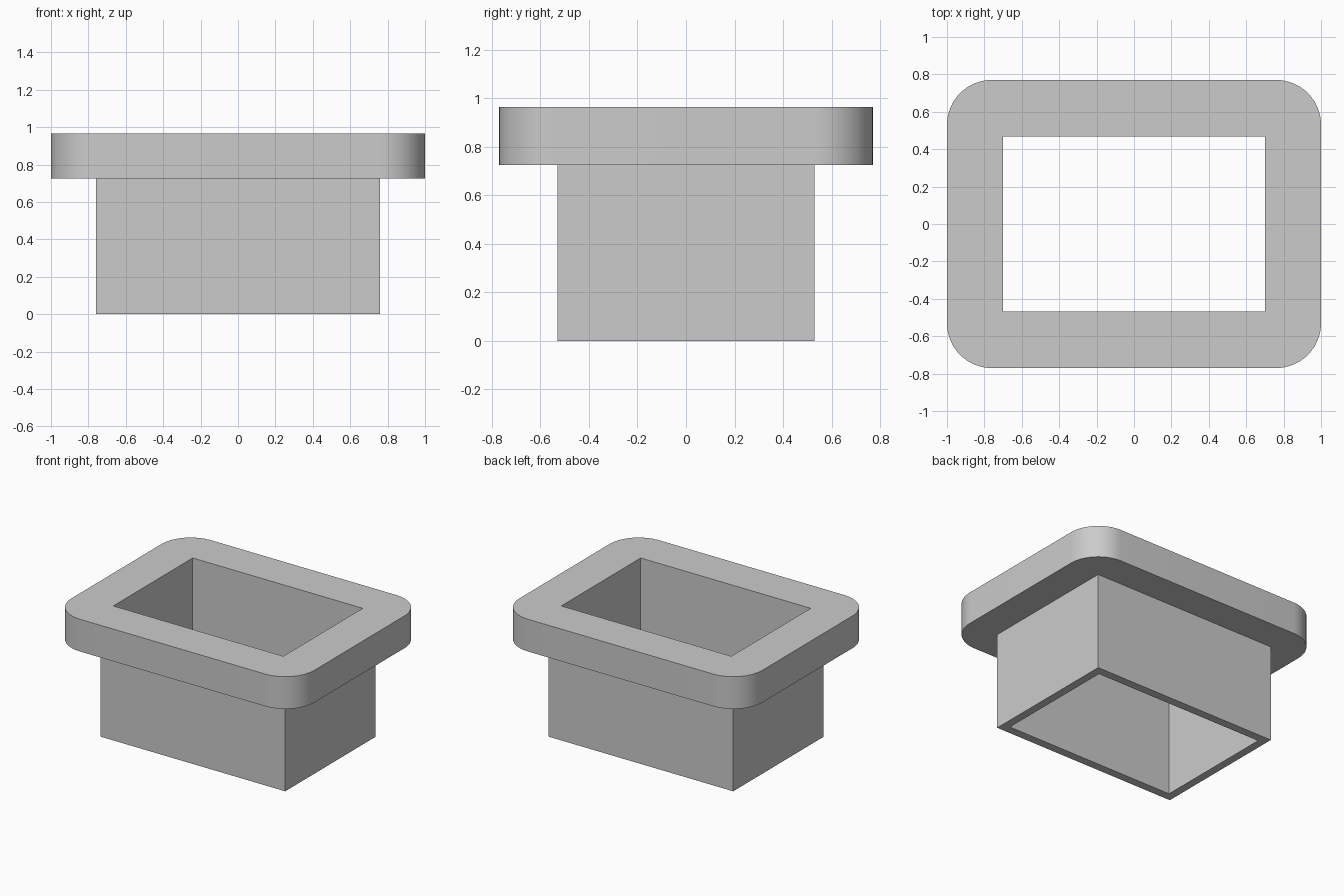
import bpy
import bmesh
from math import radians, cos, sin

default = bpy.data.objects.get("Cube")
if default:
    bpy.data.objects.remove(default, do_unlink=True)

# Main dimensions (half widths and heights)
FLANGE = (1.0, 0.77)
SLEEVE = (0.76, 0.53)
OPENING = (0.70, 0.467)
STEP_Z, TOP_Z = 0.725, 0.965
RADIUS = 0.24
STEPS = 16

grey = bpy.data.materials.new("plain grey")
grey.use_nodes = True
colour = (0.6, 0.6, 0.6, 1.0)
grey.diffuse_color = colour
grey.node_tree.nodes["Principled BSDF"].inputs["Base Color"].default_value = colour


def outline(half, radius=0.0):
    """Counter-clockwise rectangle outline, with rounded corners if radius is set."""
    steps = STEPS if radius else 0
    points = []
    for i, (sx, sy) in enumerate([(1, 1), (-1, 1), (-1, -1), (1, -1)]):
        for k in range(steps + 1):
            a = radians(90 * (i + k / max(steps, 1)))
            points.append((sx * (half[0] - radius) + radius * cos(a),
                           sy * (half[1] - radius) + radius * sin(a)))
    return points


bm = bmesh.new()


def loop(points, z):
    """Closed ring of edges at one height."""
    verts = [bm.verts.new((x, y, z)) for x, y in points]
    for a, b in zip(verts, verts[1:] + verts[:1]):
        bm.edges.new((a, b))
    return verts


def wall(low, high):
    """Vertical faces between two matching rings."""
    n = len(low)
    for i in range(n):
        j = (i + 1) % n
        bm.faces.new((low[i], low[j], high[j], high[i]))


def rim(outer, inner):
    """Flat face ring between two rings of the same height."""
    edges = [bm.edges.get((r[i - 1], r[i])) for r in (outer, inner) for i in range(len(r))]
    bmesh.ops.triangle_fill(bm, edges=edges, use_beauty=True, normal=(0, 0, 1))


# Rings of the flange, sleeve and opening
flange_low, flange_high = [loop(outline(FLANGE, RADIUS), z) for z in (STEP_Z, TOP_Z)]
sleeve_low, sleeve_high = [loop(outline(SLEEVE), z) for z in (0, STEP_Z)]
opening_low, opening_high = [loop(outline(OPENING), z) for z in (0, TOP_Z)]

# Flat rims: top, underside of the flange, foot of the sleeve
rim(flange_high, opening_high)
rim(flange_low, sleeve_high)
rim(sleeve_low, opening_low)

# Upright walls
wall(flange_low, flange_high)
wall(sleeve_low, sleeve_high)
wall(opening_low, opening_high)

bmesh.ops.recalc_face_normals(bm, faces=bm.faces[:])
mesh = bpy.data.meshes.new("flanged_sleeve")
bm.to_mesh(mesh)
bm.free()
mesh.materials.append(grey)

part = bpy.data.objects.new("flanged_sleeve", mesh)
bpy.context.collection.objects.link(part)
bpy.ops.object.select_all(action="DESELECT")
part.select_set(True)
bpy.context.view_layer.objects.active = part
bpy.ops.object.shade_smooth_by_angle(angle=radians(30))
